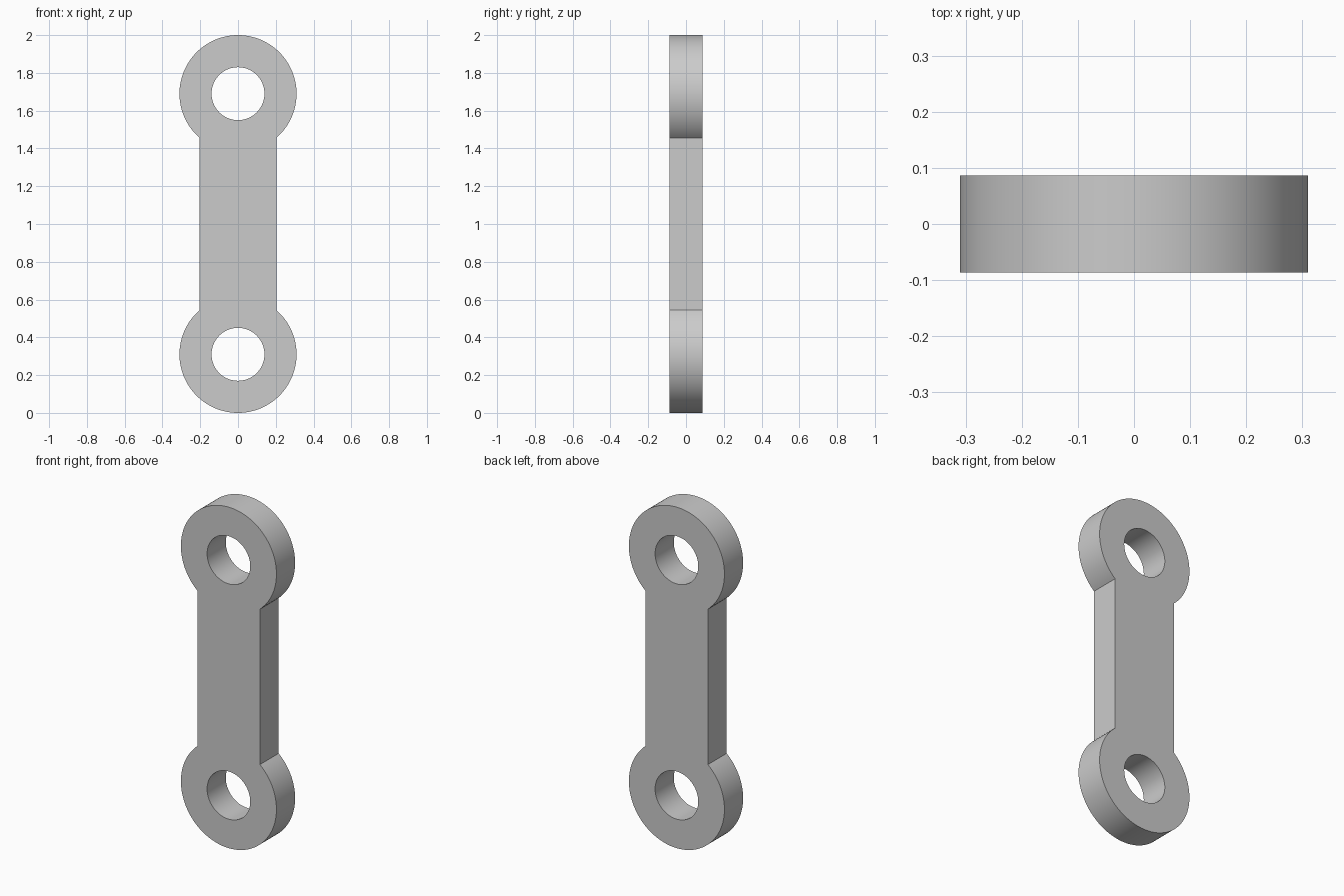
import bpy
import bmesh
from math import acos, asin, cos, sin, pi, radians

cube = bpy.data.objects.get("Cube")
if cube:
    bpy.data.objects.remove(cube, do_unlink=True)

EYE_R, HOLE_R, HALF_W, DEPTH = 0.31, 0.14, 0.203, 0.173
LOW, HIGH = EYE_R, 2 - EYE_R
SEGMENTS = 96


def arc(radius, z, start, end, steps):
    """Points along an arc in the front plane."""
    angles = [start + (end - start) * i / steps for i in range(steps + 1)]
    return [(radius * cos(a), -DEPTH / 2, z + radius * sin(a)) for a in angles]


def add_loop(bm, points):
    verts = [bm.verts.new(p) for p in points]
    return [bm.edges.new((v, verts[i - 1])) for i, v in enumerate(verts)]


# Outline: two round eyes joined by the straight bar
neck = acos(HALF_W / EYE_R)
outline = arc(EYE_R, HIGH, -neck, pi + neck, SEGMENTS)
outline += arc(EYE_R, LOW, pi - neck, 2 * pi + neck, SEGMENTS)

bm = bmesh.new()
edges = add_loop(bm, outline)
for z in (LOW, HIGH):
    edges += add_loop(bm, arc(HOLE_R, z, 0, 2 * pi, SEGMENTS)[:-1])

# Flat plate with two pin holes, thickened front to back
bmesh.ops.triangle_fill(bm, edges=edges, use_beauty=True, normal=(0, -1, 0))
solid = bmesh.ops.extrude_face_region(bm, geom=bm.faces[:], use_keep_orig=True)
back = [g for g in solid["geom"] if isinstance(g, bmesh.types.BMVert)]
bmesh.ops.translate(bm, verts=back, vec=(0, DEPTH, 0))
bmesh.ops.recalc_face_normals(bm, faces=bm.faces[:])

mesh = bpy.data.meshes.new("link_plate")
bm.to_mesh(mesh)
bm.free()
link = bpy.data.objects.new("link_plate", mesh)
bpy.context.collection.objects.link(link)

# Plain grey metal
grey = bpy.data.materials.new("light_grey")
grey.use_nodes = True
colour = (0.6, 0.6, 0.6, 1)
grey.diffuse_color = colour
grey.node_tree.nodes["Principled BSDF"].inputs["Base Color"].default_value = colour
mesh.materials.append(grey)

# Smooth round walls with sharp rims
bpy.ops.object.select_all(action="DESELECT")
link.select_set(True)
bpy.context.view_layer.objects.active = link
bpy.ops.object.shade_smooth_by_angle(angle=radians(30))
